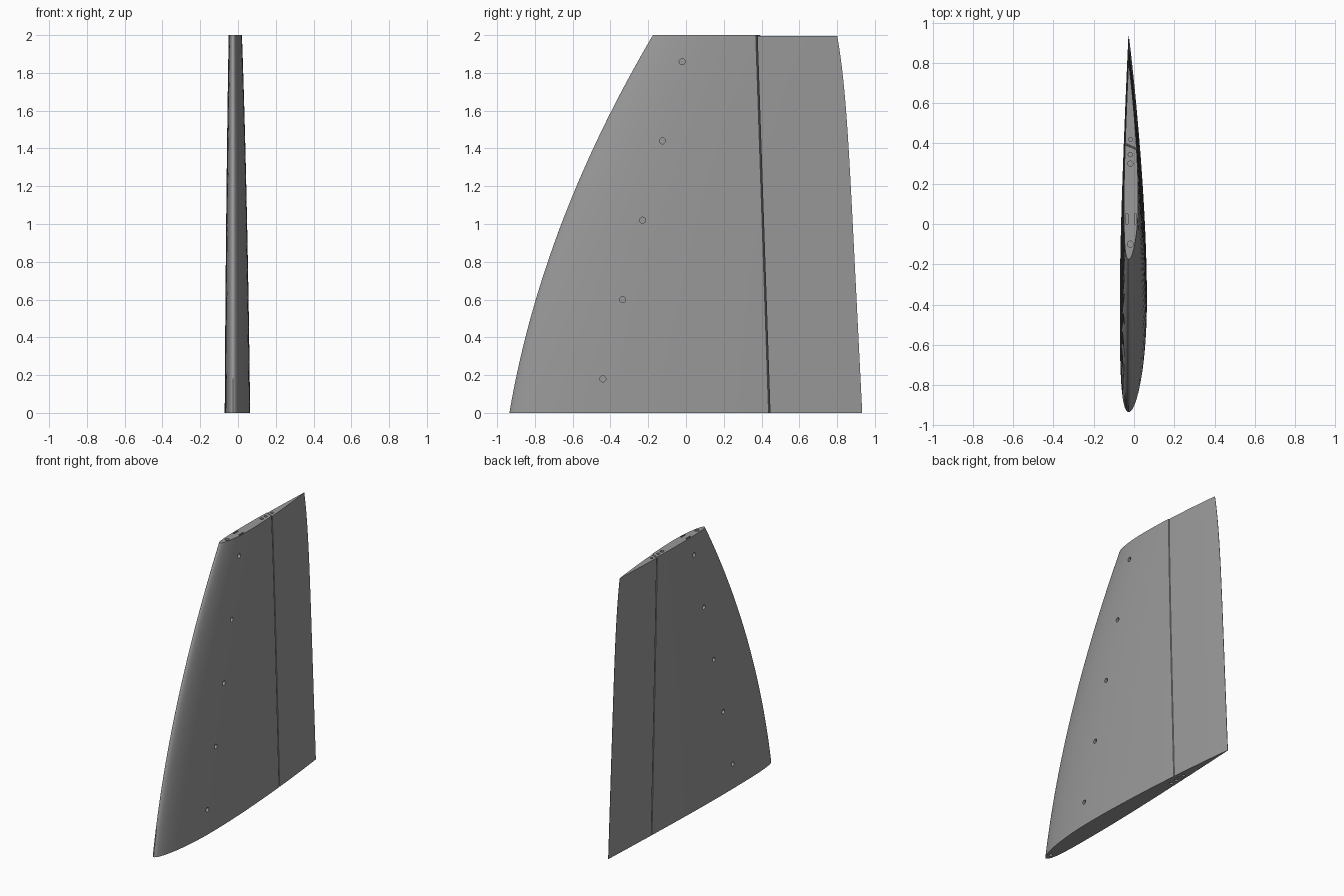
import bpy
import bmesh
import math
from mathutils import Matrix

if "Cube" in bpy.data.objects:
    bpy.data.objects.remove(bpy.data.objects["Cube"], do_unlink=True)

grey = bpy.data.materials.new("matte grey")
grey.use_nodes = True
colour = (0.32, 0.32, 0.32, 1)
grey.diffuse_color = colour
grey.node_tree.nodes["Principled BSDF"].inputs["Base Color"].default_value = colour

HEIGHT = 2.0
CHORD_X = -0.0265      # plane through leading and trailing edges
THICK, CAMBER, PEAK = 0.072, 0.0125, 0.3
RINGS, STEPS = 36, 28


# Outline of the fin, seen from the side
def leading(z):
    return -0.935 + 0.17 * z + 0.105 * z * z


def trailing(z):
    return 0.933 - 0.05 * z - 0.033 * (z / HEIGHT) ** 8


def hinge(z):
    return 0.453 - 0.034 * z


def skin(y, z, side):
    """x of the airfoil skin; side is +1 or -1."""
    chord = trailing(z) - leading(z)
    t = min(max((y - leading(z)) / chord, 0), 1)
    half = 5 * THICK * (0.2969 * math.sqrt(t) - 0.126 * t - 0.3516 * t**2
                        + 0.2843 * t**3 - 0.1015 * t**4)
    if t < PEAK:
        mid = CAMBER * (2 * PEAK * t - t * t) / PEAK**2
    else:
        mid = CAMBER * (1 - 2 * PEAK + 2 * PEAK * t - t * t) / (1 - PEAK)**2
    return CHORD_X + chord * (mid + side * half)


def loft(name, section, top):
    """Skin a closed section from the root to the given height."""
    bm = bmesh.new()
    rings = []
    for i in range(RINGS + 1):
        z = top * i / RINGS
        rings.append([bm.verts.new((x, y, z)) for x, y in section(z)])
    count = len(rings[0])
    for low, high in zip(rings, rings[1:]):
        for j in range(count):
            k = (j + 1) % count
            bm.faces.new((low[j], low[k], high[k], high[j]))
    bm.faces.new(rings[0])
    bm.faces.new(rings[-1])
    bmesh.ops.recalc_face_normals(bm, faces=bm.faces)
    return make_object(name, bm)


def make_object(name, bm):
    mesh = bpy.data.meshes.new(name)
    bm.to_mesh(mesh)
    bm.free()
    mesh.materials.append(grey)
    obj = bpy.data.objects.new(name, mesh)
    bpy.context.collection.objects.link(obj)
    return obj


# Slanted hinge gap: further back on the -x skin
def gap_edge(z, side, offset):
    return hinge(z) + offset - side * 0.012


def fin_section(z):
    pts = []
    for side in (1, -1):
        start, end = leading(z), gap_edge(z, side, -0.004)
        row = []
        for i in range(STEPS + 1):
            y = start + (end - start) * (1 - math.cos(math.pi / 2 * i / STEPS))
            row.append((skin(y, z, side), y))
        pts += row[::-1] if side > 0 else row[1:]
    return pts


def flap_section(z):
    pts = []
    for side in (1, -1):
        start, end = gap_edge(z, side, 0.004), trailing(z)
        row = []
        for i in range(9):
            y = start + (end - start) * i / 8
            row.append((skin(y, z, side), y))
        pts += row if side > 0 else row[::-1]
    return pts


fin = loft("fixed_fin", fin_section, HEIGHT)
flap = loft("hinged_flap", flap_section, HEIGHT - 0.004)


# Cutter helpers
def add_rod(bm, centre, radius, depth, along_x=False):
    turn = Matrix.Rotation(math.pi / 2, 4, "Y") if along_x else Matrix()
    bmesh.ops.create_cone(bm, cap_ends=True, segments=24, radius1=radius,
                          radius2=radius, depth=depth,
                          matrix=Matrix.Translation(centre) @ turn)


def add_box(bm, centre, size):
    bmesh.ops.create_cube(bm, size=1, matrix=Matrix.Translation(centre)
                          @ Matrix.Diagonal((*size, 1)))


def cut(target, bm):
    cutter = make_object("hole_cutter", bm)
    cutter.hide_render = True
    mod = target.modifiers.new("holes", "BOOLEAN")
    mod.operation, mod.solver, mod.object = "DIFFERENCE", "EXACT", cutter
    bpy.ops.object.select_all(action="DESELECT")
    bpy.context.view_layer.objects.active = target
    target.select_set(True)
    bpy.ops.object.modifier_apply(modifier=mod.name)
    bpy.data.objects.remove(cutter, do_unlink=True)


holes = bmesh.new()
# Row of blind holes on both skins
for i in range(5):
    y, z = -0.44 + 0.105 * i, 0.18 + 0.42 * i
    mid = (skin(y, z, 1) + skin(y, z, -1)) / 2
    for side in (1, -1):
        add_rod(holes, (mid + side * 0.106, y, z), 0.016, 0.2, True)
# Sockets and spar slots in the tip
for y, radius in ((-0.1, 0.015), (0.3, 0.013), (0.345, 0.011)):
    add_rod(holes, (-0.018, y, HEIGHT), radius, 0.08)
for x in (-0.036, 0.008):
    add_box(holes, (x, 0.025, HEIGHT), (0.01, 0.05, 0.16))
# Sockets in the root
for y in (-0.88, 0.36, 0.41):
    add_rod(holes, (-0.02, y, 0), 0.012, 0.08)
cut(fin, holes)

# Hinge pin socket in both ends of the flap
pins = bmesh.new()
for z in (0, HEIGHT):
    add_rod(pins, (-0.018, hinge(z) + 0.035, z), 0.01, 0.08)
cut(flap, pins)

for obj in (fin, flap):
    bpy.ops.object.select_all(action="DESELECT")
    bpy.context.view_layer.objects.active = obj
    obj.select_set(True)
    bpy.ops.object.shade_smooth_by_angle(angle=math.radians(35))
